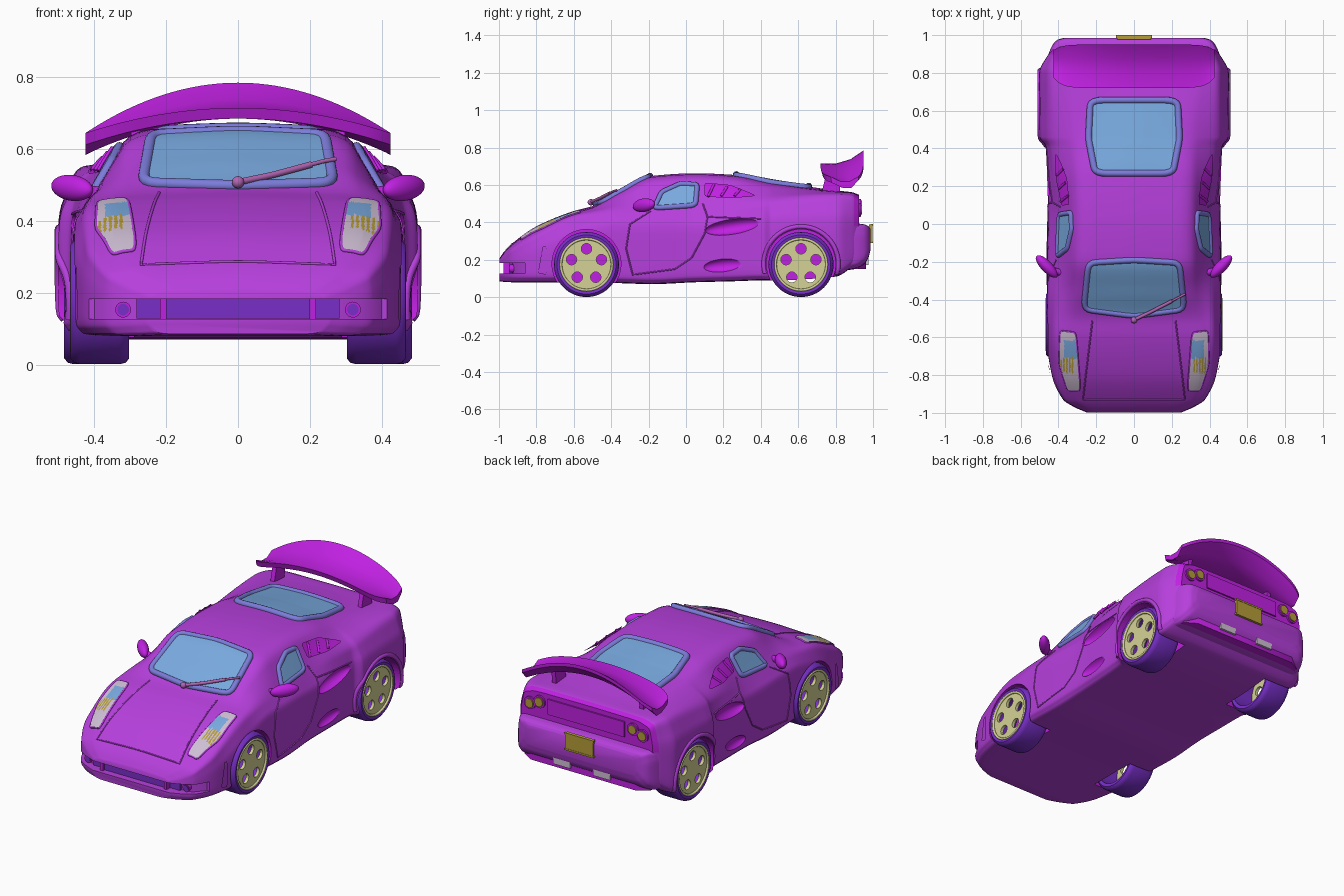
import bpy, bmesh, math
from mathutils import Vector, Matrix
from mathutils.bvhtree import BVHTree

if "Cube" in bpy.data.objects:
    bpy.data.objects.remove(bpy.data.objects["Cube"])

def mat(name, r, g, b):
    m = bpy.data.materials.new(name)
    m.diffuse_color = (r, g, b, 1)
    m.use_nodes = True
    m.node_tree.nodes["Principled BSDF"].inputs["Base Color"].default_value = m.diffuse_color
    return m

BODY = mat("body purple", .47, .05, .72)
TRIM = mat("magenta trim", .53, .015, .76)
TYRE = mat("indigo", .19, .028, .58)
GLASS = mat("glass blue", .19, .40, .74)
FRAME = mat("periwinkle frame", .20, .20, .70)
RIM = mat("pale khaki", .66, .65, .30)
GOLD = mat("gold", .46, .34, .04)
LAMP = mat("lamp lilac", .62, .52, .66)
MAUVE = mat("mauve", .45, .13, .45)

# ---------- helpers ----------
def add(name, mesh, *mats):
    ob = bpy.data.objects.new(name, mesh)
    bpy.context.collection.objects.link(ob)
    for m in mats:
        mesh.materials.append(m)
    return ob

def baked(ob):
    dg = bpy.context.evaluated_depsgraph_get()
    dg.update()
    return bpy.data.meshes.new_from_object(ob.evaluated_get(dg))

def skin(name, rings, m, wrap=False):
    """Surface through closed rings, capped at both ends unless wrapped."""
    bm = bmesh.new()
    vs = [[bm.verts.new(p) for p in r] for r in rings]
    n, k = len(rings[0]), len(rings)
    for i in range(k if wrap else k - 1):
        a, b = vs[i], vs[(i + 1) % k]
        for j in range(n):
            bm.faces.new((a[j], a[(j + 1) % n], b[(j + 1) % n], b[j]))
    if not wrap:
        bm.faces.new(vs[0])
        bm.faces.new(vs[-1])
    bmesh.ops.recalc_face_normals(bm, faces=bm.faces)
    me = bpy.data.meshes.new(name)
    bm.to_mesh(me)
    bm.free()
    return add(name, me, m)

def chaikin(p, times):
    for _ in range(times):
        p = [a.lerp(b, t) for a, b in zip(p, p[1:] + p[:1]) for t in (.25, .75)]
    return p

def smooth_rows(rows, n=6):
    """Monotone cubic interpolation of every column along the first one."""
    ys, K = [r[0] for r in rows], len(rows)
    def slopes(c):
        d = [(rows[i+1][c] - rows[i][c]) / (ys[i+1] - ys[i]) for i in range(K - 1)]
        return [d[0]] + [2*a*b/(a+b) if a*b > 0 else 0 for a, b in zip(d, d[1:])] + [d[-1]]
    S = [slopes(c) for c in range(len(rows[0]))]
    out = []
    for i in range(K - 1):
        h = ys[i+1] - ys[i]
        for k in range(n + (i == K - 2)):
            t = k / n
            out.append([(2*t**3-3*t*t+1)*rows[i][c] + (t**3-2*t*t+t)*h*S[c][i]
                        + (3*t*t-2*t**3)*rows[i+1][c] + (t**3-t*t)*h*S[c][i+1] for c in range(len(S))])
    return out

def section(y, zb, w, zm, ws, zs, wr, zr, zt):
    half = [(w-.03, zb), (w, zb+.03), (w, zm), (ws, zs), (wr, zr)]
    p = [Vector((x, y, z)) for x, z in [(0, zb)] + half + [(0, zt)] + [(-x, z) for x, z in reversed(half)]]
    return chaikin([q for a, b in zip(p, p[1:] + p[:1]) for q in (a, (a+b)/2)], 2)

def named(name, m, scale=(1, 1, 1)):
    ob = bpy.context.object
    ob.name, ob.scale = name, scale
    ob.data.materials.append(m)
    return ob

def box(name, c, s, m):
    bpy.ops.mesh.primitive_cube_add(size=1, location=c)
    return named(name, m, s)

def cyl(name, c, r, d, axis, m, n=32):
    rot = {'x': (0, math.pi/2, 0), 'y': (math.pi/2, 0, 0)}[axis]
    bpy.ops.mesh.primitive_cylinder_add(radius=r, depth=d, vertices=n, location=c, rotation=rot)
    return named(name, m)

def ball(name, c, s, rot, m):
    bpy.ops.mesh.primitive_uv_sphere_add(radius=1, segments=32, ring_count=16, location=c, rotation=rot)
    return named(name, m, s)

def tube(name, pts, r, m, cyclic=False):
    cu = bpy.data.curves.new(name, 'CURVE')
    cu.dimensions, cu.bevel_depth, cu.bevel_resolution, cu.use_fill_caps = '3D', r, 4, True
    sp = cu.splines.new('POLY')
    sp.points.add(len(pts) - 1)
    for q, p in zip(sp.points, pts):
        q.co = (*p, 1)
    sp.use_cyclic_u = cyclic
    tmp = add(name + "_curve", cu)
    me = baked(tmp)
    bpy.data.objects.remove(tmp)
    me.materials.clear()
    return add(name, me, m)

# ---------- body shell: y, floor, half width, side top, shoulder x z, roof edge x z, centre top ----------
STATIONS = [
    (-.998, .085, .25, .16, .24, .19, .20, .203, .208), (-.97, .082, .315, .18, .305, .215, .25, .24, .248),
    (-.93, .08, .375, .20, .37, .255, .29, .278, .288), (-.80, .08, .435, .25, .42, .335, .33, .37, .38),
    (-.60, .08, .462, .33, .425, .435, .34, .452, .462), (-.50, .08, .462, .36, .42, .455, .32, .478, .489),
    (-.35, .075, .46, .39, .41, .47, .295, .56, .572), (-.18, .07, .46, .39, .405, .47, .30, .64, .65),
    (.05, .08, .455, .38, .405, .47, .30, .654, .664), (.25, .085, .46, .40, .42, .50, .295, .645, .656),
    (.41, .09, .468, .40, .44, .51, .29, .615, .634), (.46, .09, .50, .41, .45, .52, .29, .605, .625),
    (.80, .11, .502, .42, .45, .55, .34, .565, .572), (.885, .16, .462, .42, .43, .54, .36, .56, .562),
    (.925, .20, .43, .42, .41, .52, .34, .545, .548)]
body = skin("body_shell", [section(*r) for r in smooth_rows(STATIONS)], BODY)
tree = BVHTree.FromPolygons([v.co.copy() for v in body.data.vertices], [tuple(p.vertices) for p in body.data.polygons])

def project(p, mode, s=1):
    """Drop a 2D point on the shell: 'top' takes (x, y), 'side' takes (y, z)."""
    if mode == 'top':
        o, d = Vector((p[0] * s, p[1], 2)), Vector((0, 0, -1))
    else:
        o, d = Vector((2 * s, p[0], p[1])), Vector((-s, 0, 0))
    hit = tree.ray_cast(o, d)
    if hit[0] is None:
        hit = tree.find_nearest(o + d * 1.5)
    return hit[0], hit[1] if hit[1].dot(d) < 0 else -hit[1]

def rounded(pts, r=.16):
    P, out = [Vector(p) for p in pts], []
    for i, p in enumerate(P):
        nx = P[(i+1) % len(P)]
        a, b = p.lerp(P[i-1], r), p.lerp(nx, r)
        out += [a.lerp(p, t/4).lerp(p.lerp(b, t/4), t/4) for t in range(5)]
        out += [b.lerp(nx.lerp(p, r), t/5) for t in range(1, 5)]
    return out

def plate(name, outline, mode, mats, lift, s=1, rule=None, rings=14):
    o = rounded(outline)
    c = sum(o, Vector((0, 0))) / len(o)
    bm = bmesh.new()
    def vert(p):
        l, n = project(p, mode, s)
        return bm.verts.new(l + n * lift)
    mid, prev = vert(c), None
    for k in range(1, rings + 1):
        cur = [vert(c.lerp(p, k / rings)) for p in o]
        for j in range(len(o)):
            i = (j + 1) % len(o)
            bm.faces.new((prev[j], prev[i], cur[i], cur[j]) if prev else (mid, cur[i], cur[j]))
        prev = cur
    bm.normal_update()
    if sum(f.normal.dot(project(c, mode, s)[1]) for f in bm.faces) < 0:
        bmesh.ops.reverse_faces(bm, faces=bm.faces)
    if rule:
        for f in bm.faces:
            f.material_index = rule(f.calc_center_median())
    me = bpy.data.meshes.new(name)
    bm.to_mesh(me)
    bm.free()
    return add(name, me, *mats)

def line_on(name, pts, mode, r, m, s=1, lift=0, cyclic=False, steps=10):
    P = [Vector(p) for p in pts]
    if not cyclic:
        P = [a.lerp(b, t/steps) for a, b in zip(P, P[1:]) for t in range(steps)] + [P[-1]]
    return tube(name, [l + n * lift for l, n in (project(p, mode, s) for p in P)], r, m, cyclic)

def window(name, outline, mode, r, s=1):
    plate(name + "_glass", outline, mode, [GLASS], .009, s)
    line_on(name + "_frame", rounded(outline), mode, r, FRAME, s, .003, True)

# ---------- openings cut into the shell ----------
WHEELS = [("front", -.532, .385), ("rear", .615, .402)]
half = [(.50, -1.1), (.50, -.86), (.40, -.86), (.345, -.92), (.2, -.94)]
plan = half + [(-x, y) for x, y in reversed(half)]
cutters = [skin("slot_cutter", [[(x, y, z) for x, y in plan] for z in (.127, .183)], BODY)]
for s in (1, -1):
    cutters += [cyl("well_cutter", (s*.50, y, .178), .184, .42, 'x', TRIM, 64) for _, y, _ in WHEELS]
    cutters.append(ball("side_intake_cutter", (s*.47, .25, .378), (.05, .15, .042), (.15, 0, -.1*s), TRIM))
    cutters.append(ball("sill_intake_cutter", (s*.475, .20, .17), (.04, .11, .038), (.1, 0, -.1*s), TRIM))
for c in cutters:
    b = body.modifiers.new("cut", 'BOOLEAN')
    b.operation, b.solver, b.object, b.material_mode = 'DIFFERENCE', 'EXACT', c, 'TRANSFER'
cut = baked(body)
body.modifiers.clear()
body.data = cut
for c in cutters:
    bpy.data.objects.remove(c)
trim_slot = [m.name for m in cut.materials].index(TRIM.name)
for p in cut.polygons:      # upper tail panel
    if p.center.y > .90 and p.center.z > .38:
        p.material_index = trim_slot

# ---------- glazing, lamps, seams ----------
window("windscreen", [(-.265, -.45), (0, -.485), (.265, -.45), (.24, -.205), (0, -.19), (-.24, -.205)], 'top', .016)
window("rear_window", [(-.205, .268), (.205, .268), (.24, .45), (.23, .655), (-.23, .655), (-.24, .45)], 'top', .018)
line_on("hood_seam", [(-.22, -.51), (-.255, -.8), (-.27, -.93), (.27, -.93), (.255, -.8), (.22, -.51)], 'top', .004, BODY)
def lamp_rule(c):
    if -.71 < c.y < -.62 and abs(c.x) < .37:
        return 1
    return 2 if -.79 < c.y <= -.71 and math.sin(c.x * 420) > -.2 and abs(c.x) > .315 else 0
for s, side in ((1, "right"), (-1, "left")):
    window(side + "_side_window", [(-.17, .475), (.05, .49), (.06, .60), (-.03, .605), (-.13, .56)], 'side', .014, s)
    lamp = [(.308, -.575), (.39, -.565), (.395, -.74), (.35, -.88), (.285, -.88)]
    plate(side + "_headlight", lamp, 'top', [LAMP, GLASS, GOLD], .006, s, lamp_rule)
    line_on(side + "_headlight_rim", rounded(lamp), 'top', .005, BODY, s, .002, True)
    line_on(side + "_door_seam", [(-.19, .46), (-.30, .39), (-.32, .26), (-.285, .12), (-.06, .15), (.03, .21),
                                  (.10, .34), (.115, .43), (.09, .50)], 'side', .004, BODY, s)
    line_on(side + "_waist_seam", [(.115, .43), (.25, .425), (.40, .42)], 'side', .004, BODY, s)
    plate(side + "_shoulder_scoop", [(.10, .605), (.10, .53), (.24, .52), (.38, .53), (.24, .59)], 'side', [TRIM], .016, s)
    for k in range(3):
        line_on(side + "_scoop_louver", [(.12+.07*k, .53), (.15+.07*k, .595-.015*k)], 'side', .007, TRIM, s, .016)
    plate(side + "_fender_vent", [(-.79, .13), (-.745, .12), (-.745, .27), (-.765, .27)], 'side', [BODY], .008, s)
    arch = [(.615 + .20*math.cos(t*math.pi/24), .178 + .20*math.sin(t*math.pi/24)) for t in range(-2, 27)]
    line_on(side + "_rear_arch", arch, 'side', .012, BODY, s, -.002, steps=2)
    # door mirror
    ball(side + "_mirror", (s*.462, -.225, .492), (.078, .03, .036), (0, -.1*s, .8*s), TRIM)
    tube(side + "_mirror_stalk", [(s*.37, -.26, .475), (s*.44, -.245, .485)], .018, TRIM)
    # grille ends, fog lamps, struts
    box(side + "_grille_end", (s*.25, -.93, .155), (.065, .03, .054), TYRE)
    box(side + "_grille_strut", (s*.208, -.95, .155), (.018, .05, .058), TRIM)
    cyl(side + "_fog_lamp_ring", (s*.32, -.928, .153), .022, .03, 'y', TRIM)
    cyl(side + "_fog_lamp", (s*.32, -.93, .153), .016, .034, 'y', TYRE)
    # tail lamps and exhausts
    for x, z in ((.305, .49), (.368, .468)):
        cyl(side + "_tail_lamp_ring", (s*x, .925, z), .036, .02, 'y', TRIM)
        cyl(side + "_tail_lamp", (s*x, .929, z), .026, .024, 'y', GOLD)
    box(side + "_exhaust", (s*.13, .945, .196), (.11, .06, .045), LAMP)
    # wing post
    px = s * .285
    skin(side + "_wing_post", [[(px+d, y, z) for y, z in ((.72, .54), (.82, .54), (.83, .645), (.75, .66))]
                               for d in (-.013, .013)], TRIM)

# ---------- nose and tail details ----------
box("front_grille", (0, -.945, .155), (.40, .03, .054), TYRE)
BUMPER = [(.81, .14, .475, .33, .47, .38, .42, .395, .395), (.90, .15, .452, .33, .445, .38, .41, .395, .395),
          (.95, .175, .43, .33, .42, .38, .40, .39, .39), (.975, .21, .405, .32, .395, .37, .37, .38, .38),
          (.986, .25, .37, .31, .36, .35, .34, .365, .365)]
skin("rear_bumper", [section(*r) for r in smooth_rows(BUMPER)], BODY)
box("rear_panel", (0, .924, .475), (.50, .02, .09), TRIM)
skin("rear_diffuser", [[(x, y, z) for x, y in ((-.42, .81), (.42, .81), (.41, .92), (.34, .962), (-.34, .962), (-.41, .92))]
                       for z in (.152, .188)], TRIM)
box("number_plate", (0, .988, .34), (.18, .02, .10), GOLD)
for z in (.294, .386):
    box("number_plate_edge", (0, .993, z), (.19, .014, .01), GOLD)

# ---------- rear wing ----------
WING = [(.72, .715), (.80, .714), (.88, .738), (.95, .785), (.95, .765), (.89, .705), (.82, .685), (.73, .685)]
rings = []
for i in range(41):
    u = i / 20 - 1
    k = 1 - .35 * abs(u)**10
    rings.append([(u*.425, .87 + (y-.87)*k, z - (.07 + .07*(y-.72)/.23) * u*u) for y, z in WING])
skin("rear_wing", rings, TRIM)

# ---------- wiper ----------
wp = [project((.27*t/8, -.50 + .14*t/8), 'top') for t in range(9)]
wp = [l + n * .022 for l, n in wp]
tube("wiper_blade", wp, .006, MAUVE)
tube("wiper_arm", wp[:7], .009, MAUVE)
ball("wiper_pivot", wp[0], (.017, .017, .017), (0, 0, 0), MAUVE)

# ---------- wheels ----------
def circle(cu, cx, cy, r, n):
    sp = cu.splines.new('POLY')
    sp.points.add(n - 1)
    for i, q in enumerate(sp.points):
        a = 2 * math.pi * i / n
        q.co = (cx + r*math.cos(a), cy + r*math.sin(a), 0, 1)
    sp.use_cyclic_u = True

rim_curve = bpy.data.curves.new("rim", 'CURVE')
rim_curve.dimensions, rim_curve.fill_mode, rim_curve.extrude = '2D', 'BOTH', .009
circle(rim_curve, 0, 0, .141, 64)
for k in range(5):
    a = math.pi/2 + k * 2*math.pi/5
    circle(rim_curve, .084*math.cos(a), .084*math.sin(a), .028, 24)
tmp = add("rim_curve", rim_curve)
rim_mesh = baked(tmp)
bpy.data.objects.remove(tmp)
rim_mesh.materials.clear()
PROFILE = [(.139, -.078), (.158, -.082), (.170, -.072), (.174, -.055), (.174, .055), (.170, .072), (.158, .082), (.139, .078)]
swap = Matrix(((0, 0, 1, 0), (1, 0, 0, 0), (0, 1, 0, 0), (0, 0, 0, 1)))
angs = [2*math.pi*i/64 for i in range(64)]
for pos, y0, x0 in WHEELS:
    for s, side in ((1, "right"), (-1, "left")):
        tag = f"{pos}_{side}_"
        skin(tag + "tyre", [[(s*x0 + x, y0 + r*math.cos(a), .175 + r*math.sin(a)) for r, x in PROFILE] for a in angs], TYRE, True)
        me = rim_mesh.copy()
        me.transform(Matrix.Translation((s*(x0+.064), y0, .175)) @ swap)
        add(tag + "rim", me, RIM)
        lip = [(s*(x0+.076), y0 + .137*math.cos(a), .175 + .137*math.sin(a)) for a in angs]
        tube(tag + "rim_lip", lip, .007, RIM, True)

# ---------- shading ----------
bpy.ops.object.select_all(action='DESELECT')
for ob in bpy.context.scene.objects:
    ob.select_set(ob.type == 'MESH')
bpy.context.view_layer.objects.active = body
bpy.ops.object.shade_smooth_by_angle(angle=math.radians(40))
